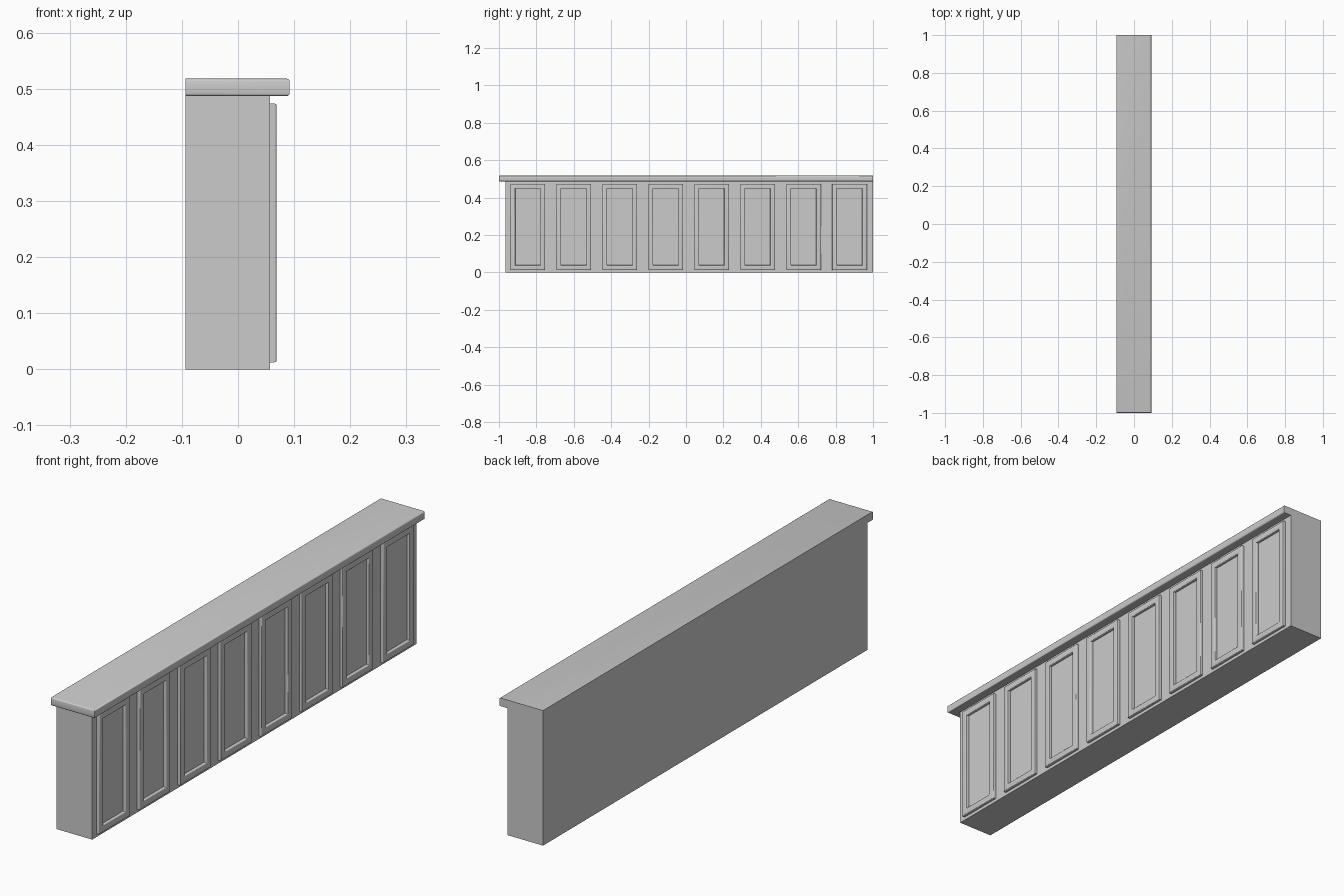
import bpy, bmesh, math

if "Cube" in bpy.data.objects:
    bpy.data.objects.remove(bpy.data.objects["Cube"])

BACK, FRONT = -0.0935, 0.057      # cabinet depth range
TOP_FRONT = 0.092                 # counter overhang
Z_TOP, Z_UNDER = 0.518, 0.487


def add_object(name, bm):
    bmesh.ops.recalc_face_normals(bm, faces=bm.faces)
    mesh = bpy.data.meshes.new(name)
    bm.to_mesh(mesh)
    bm.free()
    return link(name, mesh)


def link(name, mesh):
    obj = bpy.data.objects.new(name, mesh)
    bpy.context.collection.objects.link(obj)
    return obj


def box(x0, x1, y0, y1, z0, z1):
    bm = bmesh.new()
    bmesh.ops.create_cube(bm, size=1)
    for v in bm.verts:
        v.co.x = x1 if v.co.x > 0 else x0
        v.co.y = y1 if v.co.y > 0 else y0
        v.co.z = z1 if v.co.z > 0 else z0
    return bm


# Cabinet body, flush with the counter at the +y end
add_object("cabinet_body", box(BACK, FRONT, -0.965, 1, 0, Z_UNDER))

# Counter slab, rounded along the overhanging front and end
bm = box(BACK, TOP_FRONT, -1, 1, Z_UNDER, Z_TOP)
rounded = []
for e in bm.edges:
    a, b = (v.co for v in e.verts)
    horizontal = abs(a.z - b.z) < 1e-5
    on_front = min(a.x, b.x) > TOP_FRONT - 1e-4
    on_end = max(a.y, b.y) < -1 + 1e-4
    if horizontal and (on_front or on_end):
        rounded.append(e)
bmesh.ops.bevel(bm, geom=rounded, offset=0.005, segments=3,
                profile=0.5, affect='EDGES')
add_object("countertop", bm)

# Raised panel moulding: a small rounded profile swept round a mitred rectangle
W, H, STRIP, R = 0.186, 0.461, 0.026, 0.004
DEPTH = 0.012
arc = [math.radians(a) for a in (0, 30, 60, 90)]
profile = [(0, 0)]
profile += [(R - R * math.cos(a), DEPTH - R + R * math.sin(a)) for a in arc]
profile += [(STRIP - R + R * math.sin(a), DEPTH - R + R * math.cos(a)) for a in arc]
profile += [(STRIP, 0)]

bm = bmesh.new()
rings = []
for inset, x in profile:
    w, h = W / 2 - inset, H / 2 - inset
    rings.append([bm.verts.new((x, sy * w, sz * h))
                  for sy, sz in ((-1, -1), (1, -1), (1, 1), (-1, 1))])
for i, ring in enumerate(rings):
    nxt = rings[(i + 1) % len(rings)]
    for k in range(4):
        m = (k + 1) % 4
        bm.faces.new((ring[k], ring[m], nxt[m], nxt[k]))

first = add_object("panel_moulding_1", bm)
for i in range(8):
    obj = first if i == 0 else link(f"panel_moulding_{i + 1}", first.data)
    obj.location = (FRONT, 0.0145 + (i - 3.5) * 0.2458, 0.0125 + H / 2)

# Smooth the rounded edges while keeping corners crisp
for obj in bpy.context.collection.objects:
    obj.select_set(True)
bpy.context.view_layer.objects.active = first
bpy.ops.object.shade_smooth_by_angle(angle=math.radians(35))
